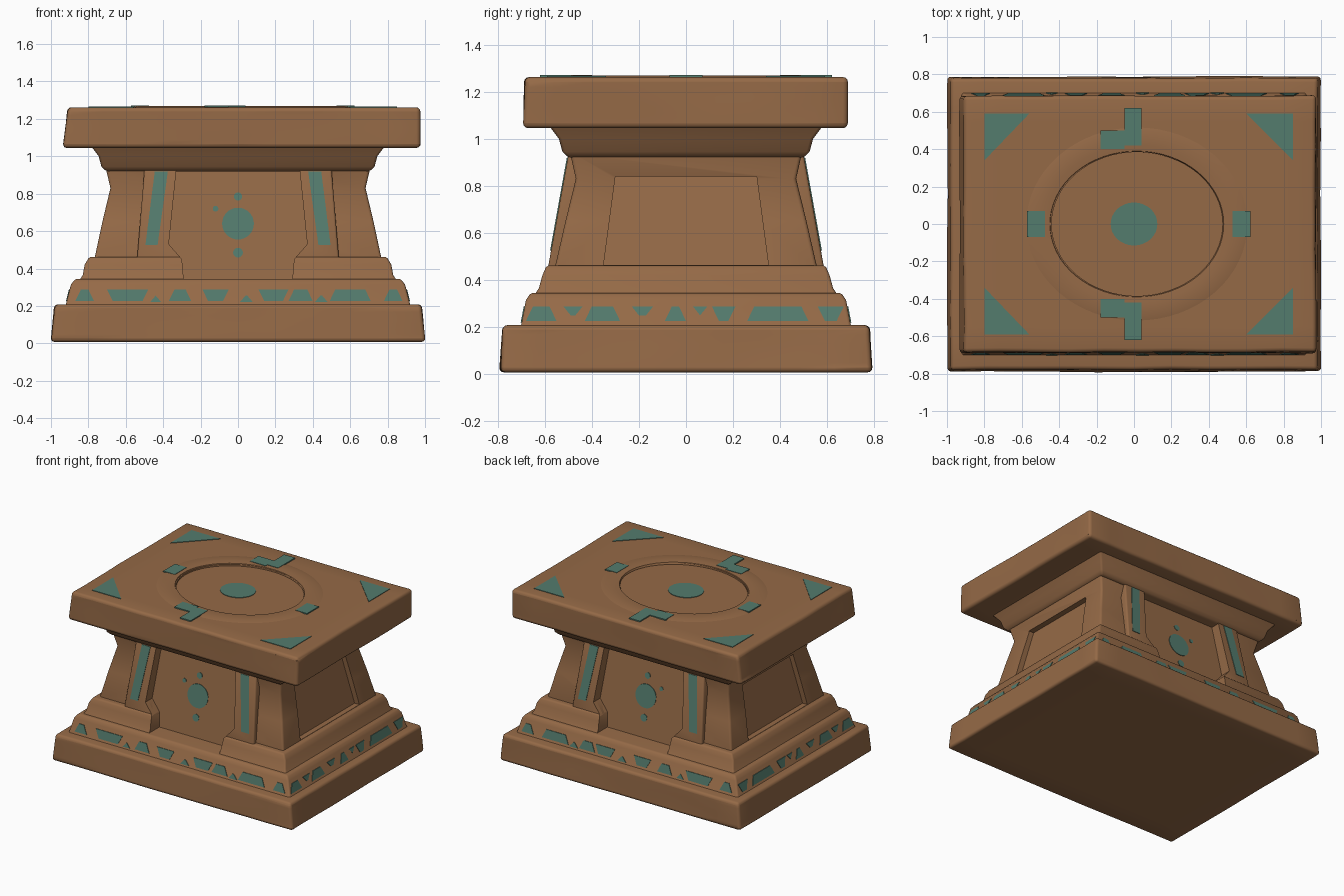
import bpy, bmesh, math
from mathutils import Vector, noise

if "Cube" in bpy.data.objects:
    bpy.data.objects.remove(bpy.data.objects["Cube"])


def material(name, rgb):
    m = bpy.data.materials.new(name)
    m.diffuse_color = (*rgb, 1)
    m.use_nodes = True
    m.node_tree.nodes["Principled BSDF"].inputs["Base Color"].default_value = m.diffuse_color
    return m


CLAY = material("brown clay", (0.30, 0.143, 0.062))
TEAL = material("teal paint", (0.088, 0.20, 0.155))


def to_object(name, bm, mat):
    bmesh.ops.recalc_face_normals(bm, faces=bm.faces)
    me = bpy.data.meshes.new(name)
    bm.to_mesh(me)
    bm.free()
    ob = bpy.data.objects.new(name, me)
    bpy.context.collection.objects.link(ob)
    me.materials.append(mat)
    return ob


def apply(ob, kind, **props):
    mod = ob.modifiers.new(kind, kind)
    for k, v in props.items():
        setattr(mod, k, v)
    bpy.context.view_layer.objects.active = ob
    bpy.ops.object.modifier_apply(modifier=mod.name)


def smooth(ob):
    bpy.ops.object.select_all(action='DESELECT')
    ob.select_set(True)
    bpy.context.view_layer.objects.active = ob
    bpy.ops.object.shade_smooth_by_angle(angle=math.radians(40))


def course(name, levels, bevel, wear=0.006):
    """Stack of rectangles (x0, x1, y0, y1, z) with worn, rounded edges."""
    bm = bmesh.new()
    rings = [[bm.verts.new(p) for p in
              ((x0, y0, z), (x1, y0, z), (x1, y1, z), (x0, y1, z))]
             for x0, x1, y0, y1, z in levels]
    for a, b in zip(rings, rings[1:]):
        for i in range(4):
            j = (i + 1) % 4
            bm.faces.new((a[i], a[j], b[j], b[i]))
    bm.faces.new(rings[0])
    bm.faces.new(rings[-1])
    if wear:
        bmesh.ops.subdivide_edges(bm, edges=bm.edges[:], cuts=9, use_grid_fill=True)
        for v in bm.verts:
            n = noise.noise_vector(v.co * 4)
            v.co += Vector((n.x, n.y, 0)) * wear
    ob = to_object(name, bm, CLAY)
    apply(ob, 'BEVEL', width=bevel, segments=3, limit_method='ANGLE',
          angle_limit=math.radians(35))
    return ob


def sym(*levels):
    return [(-x, x, -y, y, z) for x, y, z in levels]


def prism(bm, pts, surf, d0, d1):
    """Outline pts laid on a surface, thickened from depth d0 to d1."""
    a = [bm.verts.new(surf(u, v, d0)) for u, v in pts]
    b = [bm.verts.new(surf(u, v, d1)) for u, v in pts]
    bm.faces.new(a)
    bm.faces.new(b)
    for i in range(len(pts)):
        j = (i + 1) % len(pts)
        bm.faces.new((a[i], a[j], b[j], b[i]))


def ellipse(cx, cy, rx, ry, n=32):
    return [(cx + rx * math.cos(i * math.tau / n), cy + ry * math.sin(i * math.tau / n))
            for i in range(n)]


def box(x0, x1, y0, y1):
    return [(x0, y0), (x1, y0), (x1, y1), (x0, y1)]


# Sloping surfaces: s is -1 for front / left, 1 for back / right
def face_y(s, base, z0, slope):
    return lambda u, v, d: (u, s * (base - (v - z0) * slope + d), v)


def face_x(s, base, z0, slope):
    return lambda u, v, d: (s * (base - (v - z0) * slope + d), u, v)


def flat(z):
    return lambda u, v, d: (u, v, z + d)


PANEL = (0.52, 0.34, 0.15)
PILASTER = (0.585, 0.46, 0.18)

# Main stacked courses
base = course("base_block", sym((1.0, .79, 0.008), (.98, .778, .208)), .022)
band = course("painted_band_course", sym((.935, .715, .19), (.92, .70, .21),
              (.893, .68, .315), (.87, .66, .345)), .012, 0)
step = course("step_moulding", sym((.86, .655, .32), (.83, .625, .365),
              (.82, .61, .42), (.795, .592, .462)), .012, 0)
shaft = course("shaft", sym((.77, .56, .44), (.725, .512, .65), (.682, .468, .83),
               (.71, .495, .95)), .015, 0)
neck = course("neck_moulding", sym((.705, .50, .92), (.73, .525, .945), (.745, .54, 1.0),
              (.79, .585, 1.06)), .012, 0)
slab = course("top_slab", [(-.935, .975, -.69, .685, 1.045),
              (-.91, .972, -.685, .685, 1.262)], .026)

# Pilasters on front and back
bm = bmesh.new()
for s in (-1, 1):
    for m in (-1, 1):
        prism(bm, [(m * x, z) for x, z in ((.30, .45), (.54, .45), (.50, .935), (.30, .935))],
              face_y(s, *PILASTER), -.13, 0)
pilasters = to_object("pilasters", bm, CLAY)
apply(pilasters, 'BEVEL', width=.012, segments=3)

# Recess cutters: stepped front/back panels, side panels, round top well
half = [(.29, .338), (.30, .45), (.37, .53), (.33, .925)]
outline = half + [(-x, z) for x, z in reversed(half)]
bm = bmesh.new()
for s in (-1, 1):
    prism(bm, outline, face_y(s, *PANEL), 0, .3)
    prism(bm, [(-.35, .464), (.35, .464), (.30, .84), (-.30, .84)],
          face_x(s, .725, .465, .22), 0, .3)
panel_cutter = to_object("panel_cutter", bm, CLAY)
bm = bmesh.new()
prism(bm, ellipse(.02, 0, .46, .385, 64), flat(1.262), -.012, .1)
well_cutter = to_object("well_cutter", bm, CLAY)
for ob, cutter in ((step, panel_cutter), (shaft, panel_cutter),
                   (pilasters, panel_cutter), (slab, well_cutter)):
    apply(ob, 'BOOLEAN', operation='DIFFERENCE', solver='EXACT', object=cutter)
for c in (panel_cutter, well_cutter):
    bpy.data.objects.remove(c)

# Low raised ring on the top
bm = bmesh.new()
rings = [[bm.verts.new((x, y, z)) for x, y in ellipse(.015, 0, rx, ry, 64)]
         for rx, ry, z in ((.46, .385, 1.255), (.465, .39, 1.266), (.50, .425, 1.269),
                           (.56, .485, 1.269), (.60, .525, 1.26))]
for a, b in zip(rings, rings[1:] + rings[:1]):
    for i in range(64):
        j = (i + 1) % 64
        bm.faces.new((a[i], a[j], b[j], b[i]))
ring = to_object("top_ring", bm, CLAY)

for ob in (base, band, step, shaft, neck, slab, pilasters, ring):
    smooth(ob)

# Painted band: (start, end, shape) 1 = wide at top, -1 = wide at bottom, 0 = low chip
front_band = [(-.87, -.77, -1), (-.70, -.48, 1), (-.47, -.41, 0), (-.37, -.25, -1),
              (-.19, -.05, 1), (.01, .08, 0), (.11, .27, 1), (.27, .40, -1),
              (.41, .48, 0), (.49, .71, -1), (.78, .88, -1)]
side_band = [(-.68, -.55, -1), (-.52, -.44, 2), (-.43, -.28, -1), (-.23, -.14, 2),
             (-.09, 0, -1), (.03, .09, 2), (.11, .21, 1), (.26, .52, -1), (.56, .67, 1)]


def chip(a, b, kind):
    lo, hi = {0: (.22, .255), 2: (.25, .287)}.get(kind, (.226, .288))
    t, w = (.03, 0) if kind in (0, -1) else (0, .03)
    return [(a + w, lo), (b - w, lo), (b - t, hi), (a + t, hi)]


bm = bmesh.new()
for s in (-1, 1):
    for c in front_band:
        prism(bm, chip(*c), face_y(s, .70, .21, .19), -.004, .004)
    for c in side_band:
        prism(bm, chip(*c), face_x(s, .92, .21, .257), -.004, .004)
to_object("band_paint", bm, TEAL)

# Painted stripes and panel dots, front and back
bm = bmesh.new()
for s in (-1, 1):
    for m in (-1, 1):
        prism(bm, [(m * x, z) for x, z in ((.43, .525), (.495, .525), (.445, .92), (.375, .92))],
              face_y(s, *PILASTER), -.004, .004)
    for x, z, r in ((0, .64, .085), (0, .785, .022), (0, .485, .026), (-.12, .72, .015)):
        prism(bm, ellipse(x, z, r, r), face_y(s, *PANEL), -.004, .004)
to_object("panel_paint", bm, TEAL)

# Painted shapes on the top
bm = bmesh.new()
prism(bm, ellipse(0, 0, .125, .115), flat(1.25), -.004, .004)
for s in (-1, 1):
    for x, dx in ((-.80, .24), (.85, -.25)):
        prism(bm, [(x, s * .59), (x + dx, s * .59), (x, s * .34)], flat(1.262), -.004, .004)
    prism(bm, [(x, s * y) for x, y in ((-.18, .40), (-.05, .40), (-.05, .42), (.04, .42),
               (.04, .62), (-.05, .62), (-.05, .50), (-.18, .50))],
          flat(1.2675), -.0045, .004)
for x in (-.525, .575):
    prism(bm, box(x - .048, x + .048, -.07, .07), flat(1.2675), -.0045, .004)
to_object("top_paint", bm, TEAL)
